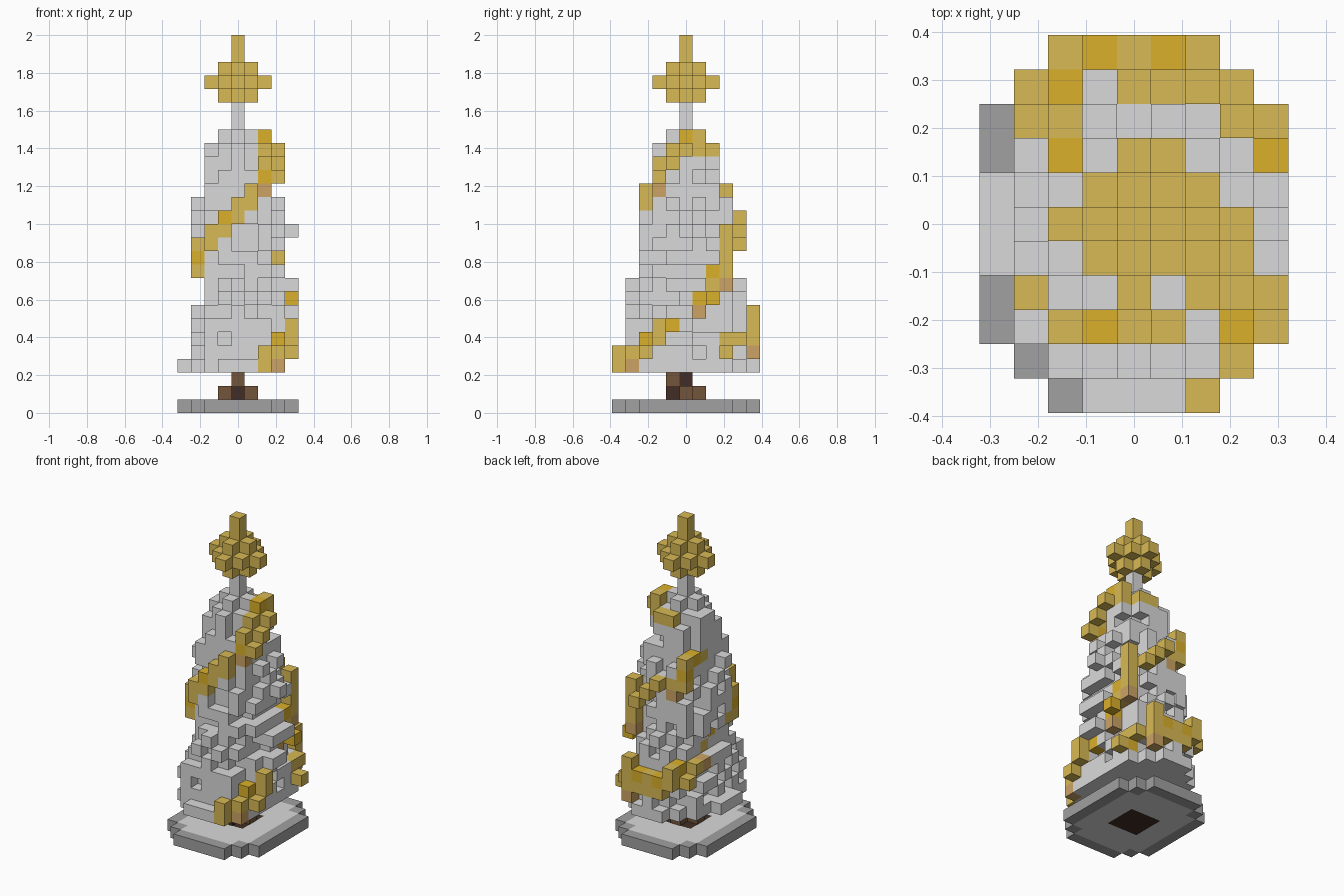
import bpy, bmesh, random
from mathutils import Vector

random.seed(5)
U = 2 / 28  # edge of one block

if "Cube" in bpy.data.objects:
    bpy.data.objects.remove(bpy.data.objects["Cube"])


def material(name, srgb):
    rgb = [(c / 12.92) if c < 0.04 else ((c + 0.055) / 1.055) ** 2.4 for c in srgb]
    m = bpy.data.materials.new(name)
    m.use_nodes = True
    m.diffuse_color = (*rgb, 1)
    m.node_tree.nodes["Principled BSDF"].inputs["Base Color"].default_value = (*rgb, 1)
    return m


PALE, GREY, GOLD, DEEP, TAN, BROWN, DARK = range(7)
MATS = [material("pale grey", (.85, .855, .85)), material("stone grey", (.63, .63, .63)),
        material("gold", (.85, .73, .33)), material("deep gold", (.86, .69, .17)),
        material("tan", (.80, .64, .40)), material("brown", (.45, .33, .23)),
        material("dark brown", (.26, .18, .15))]

AXES = [Vector(v) for v in ((1, 0, 0), (0, 1, 0), (0, 0, 1))]


def build_blocks(name, cells):
    """Outer skin of a set of blocks; cells maps (x, y, layer) to a colour."""
    bm = bmesh.new()
    for cell, colour in cells.items():
        c = Vector(cell)
        for a in range(3):
            for s in (1, -1):
                n = AXES[a] * s
                if tuple(int(v) for v in c + n) in cells:
                    continue
                p, q = AXES[(a + 1) % 3] * s, AXES[(a + 2) % 3]
                mid = c + n / 2 + AXES[2] / 2
                quad = [mid + (i * p + j * q) / 2
                        for i, j in ((-1, -1), (1, -1), (1, 1), (-1, 1))]
                f = bm.faces.new([bm.verts.new(v * U) for v in quad])
                f.material_index = colour
    bmesh.ops.remove_doubles(bm, verts=bm.verts, dist=U / 100)
    mesh = bpy.data.meshes.new(name)
    bm.to_mesh(mesh)
    bm.free()
    for m in MATS:
        mesh.materials.append(m)
    bpy.context.collection.objects.link(bpy.data.objects.new(name, mesh))


# Base: stepped oval slab with a pale centre and the trunk foot beneath
def in_base(x, y):
    return abs(x) <= 4 and abs(y) <= 5 and abs(x) + abs(y) <= 7


base = {}
for x in range(-4, 5):
    for y in range(-5, 6):
        if in_base(x, y):
            inner = all(in_base(x + i, y + j) for i, j in ((1, 0), (-1, 0), (0, 1), (0, -1)))
            foot = abs(x) < 2 and abs(y) < 2
            base[x, y, 0] = DARK if foot else PALE if inner else GREY
build_blocks("base", base)

# Trunk with spreading roots
trunk = {(x, y, 1): DARK if x == 0 and y < 1 else BROWN
         for x in (-1, 0, 1) for y in (-1, 0, 1) if abs(x) + abs(y) < 2}
trunk[0, 0, 2] = DARK
trunk[0, -1, 2] = BROWN
build_blocks("trunk", trunk)


# Garlands: two ribbons winding up the tree
def ribbon(points, deep, tan):
    cells = {}
    for a, b in zip(points, points[1:]):
        a, b = Vector(a), Vector(b)
        steps = int(max(abs(v) for v in b - a))
        for i in range(steps + 1):
            cells[tuple(round(v) for v in a.lerp(b, i / steps))] = GOLD
    cells.update(dict.fromkeys(deep, DEEP))
    cells.update(dict.fromkeys(tan, TAN))
    return cells


lower = ribbon([(2, -5, 3), (2, -5, 4), (2, -4, 4), (3, -4, 3), (3, -4, 4), (3, -3, 5),
                (4, -3, 4), (4, -2, 5), (4, -2, 6), (3, -1, 6), (3, 0, 7), (3, 1, 7),
                (3, 1, 8), (4, 2, 8), (3, 2, 9), (3, 2, 10), (3, 3, 10), (3, 3, 13),
                (2, 4, 12), (1, 4, 13), (0, 4, 14), (-1, 3, 14), (-2, 3, 14),
                (-2, 3, 16), (-2, 2, 16), (-2, 1, 16)],
               deep=[(2, -4, 4), (3, -3, 5), (3, -1, 6), (3, 1, 8), (4, 2, 8), (3, 2, 10),
                     (-2, 2, 16), (-2, 3, 15)],
               tan=[(3, -4, 3), (3, 1, 7), (3, 3, 9), (-1, 3, 13)])
upper = ribbon([(4, 3, 4), (3, 3, 4), (3, 3, 5), (3, 4, 5), (2, 5, 5), (-1, 5, 5),
                (2, 5, 6), (2, 5, 7), (2, 5, 6), (-2, 5, 6), (-2, 5, 7), (-2, 4, 7),
                (-3, 4, 6), (-3, 3, 7), (-3, 2, 7), (-2, 1, 8), (-2, 0, 9), (-3, -1, 10),
                (-3, -2, 10), (-3, -2, 12), (-2, -3, 12), (-2, -3, 13), (-1, -3, 13),
                (-1, -3, 14), (0, -3, 14), (0, -3, 15), (1, -3, 15), (1, -3, 16),
                (2, -2, 16), (2, -2, 18), (3, -2, 17), (3, -1, 18), (3, 0, 19),
                (2, -1, 19), (2, 1, 19), (2, 0, 20), (2, 1, 20), (1, 2, 19), (0, 2, 19)],
               deep=[(-2, 4, 7), (-1, 5, 6), (1, 5, 6), (3, 3, 4), (-2, 0, 9), (-3, -2, 11),
                     (-1, -3, 14), (2, -2, 17), (2, 0, 20)],
               tan=[(-3, 2, 7), (2, -2, 16), (2, 5, 4)])
build_blocks("lower_garland", lower)
build_blocks("upper_garland", upper)

# Tree: tapering oval layers with a ragged surface
PROFILE = [(3, 3.8, 5.2), (4, 3.6, 4.8), (6, 3.5, 4.3), (10, 3.3, 3.5), (15, 3.2, 3.2),
           (16, 2.6, 2.7), (19, 2.4, 2.4), (20, 1.6, 1.6)]


def radii(k):
    for (k0, x0, y0), (k1, x1, y1) in zip(PROFILE, PROFILE[1:]):
        if k <= k1:
            t = (k - k0) / (k1 - k0)
            return x0 + (x1 - x0) * t, y0 + (y1 - y0) * t


tree = {(0, 0, 21): PALE, (0, 0, 22): PALE}
for k in range(3, 21):
    rx, ry = radii(k)
    for x in range(-4, 5):
        for y in range(-5, 6):
            twig = random.random() < (.75 if (x + y + k) % 2 else .3)
            limit = 1.05 if k == 3 else 1.2 if twig else .7
            hollow = x == -3 and k in (8, 9)
            if (x / rx) ** 2 + (y / ry) ** 2 <= limit and in_base(x, y) and not hollow:
                tree[x, y, k] = PALE

# Single twigs standing out at the sides
for cell in ((-4, 0, 3), (-4, 1, 3), (-4, -1, 3), (4, -1, 7), (4, 0, 7), (4, 0, 9),
             (4, 1, 9), (4, -1, 9), (4, 0, 13), (0, -4, 9), (3, -1, 9), (3, -1, 10),
             (3, 0, 10), (-2, 1, 17)):
    tree[cell] = PALE
tree = {c: m for c, m in tree.items() if c not in lower and c not in upper}
build_blocks("tree", tree)

# Topper: stepped ball with a spike
topper = {(x, y, 24 + z): GOLD for x in range(-2, 3) for y in range(-2, 3)
          for z in range(-1, 3) if abs(x) + abs(y) + abs(z) <= 2}
topper[0, 0, 27] = GOLD
build_blocks("topper", topper)
